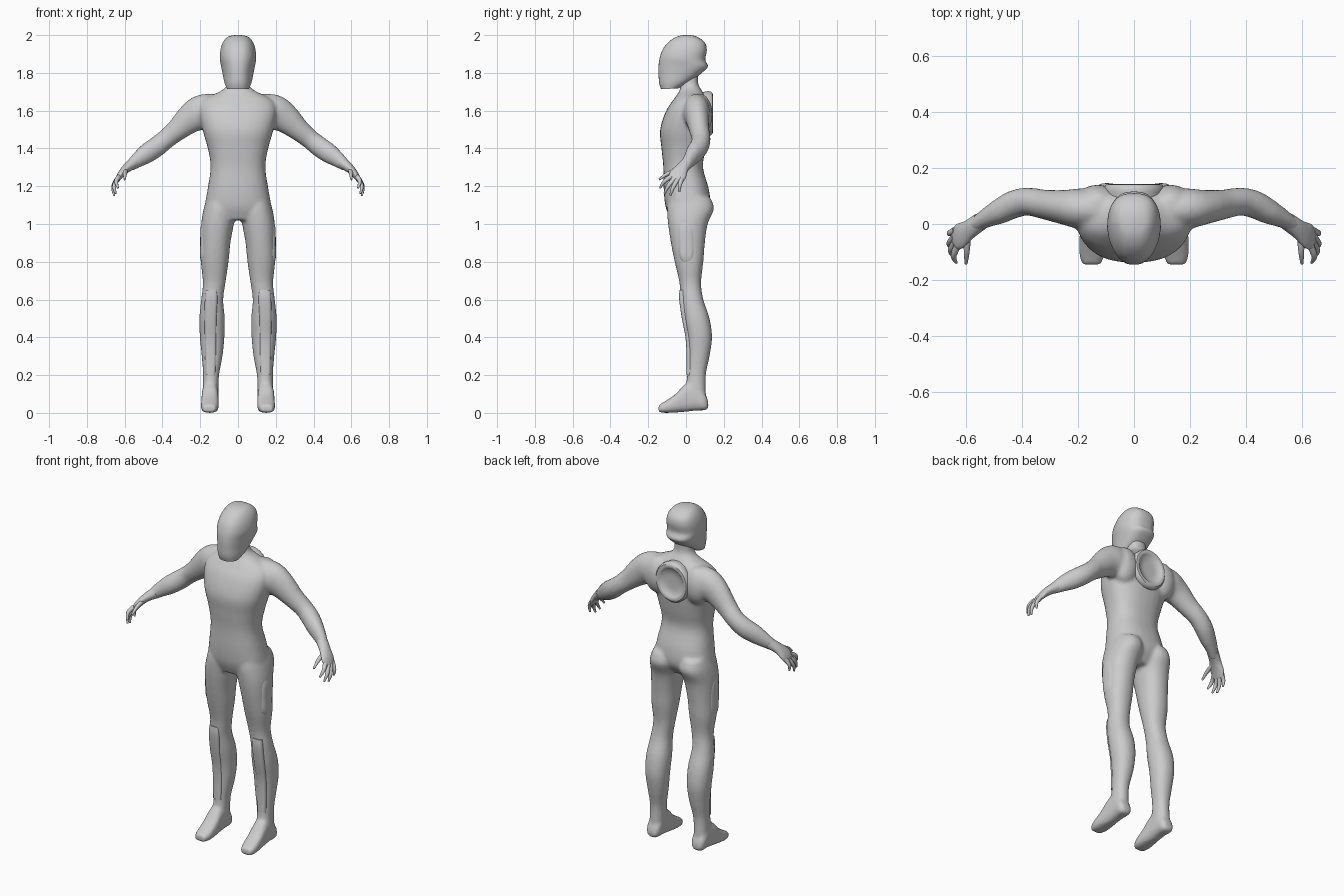
import bpy, bmesh
from math import sin, cos, pi
from mathutils import Vector, Matrix

X, Y, Z = Vector((1, 0, 0)), Vector((0, 1, 0)), Vector((0, 0, 1))


def smooth_rows(rows, k=4):
    # Catmull-Rom interpolation between neighbouring rows of numbers
    out = []
    for i in range(len(rows) - 1):
        a, b, c, d = (rows[max(0, min(len(rows) - 1, i + j))] for j in (-1, 0, 1, 2))
        for s in range(k):
            t = s / k
            out.append([q + .5 * t * (r - p + t * (2*p - 5*q + 4*r - w + t * (3*(q - r) + w - p)))
                        for p, q, r, w in zip(a, b, c, d)])
    return out + [list(rows[-1])]


def loft(bm, rings, e=2.0, n=28, taper=0.0):
    # rings: (centre, axis u, axis v); e is the superellipse exponent
    prev = first = None
    sg = lambda w: abs(w) ** (2 / e) * (1 if w >= 0 else -1)
    for c, u, v in rings:
        ring = []
        for i in range(n):
            a = 2 * pi * i / n
            p, q = sg(cos(a)), sg(sin(a))
            p *= 1 - taper * max(0, -q)
            ring.append(bm.verts.new(c + u * p + v * q))
        if prev:
            for i in range(n):
                j = (i + 1) % n
                bm.faces.new((prev[i], prev[j], ring[j], ring[i]))
        first = first or ring
        prev = ring
    bm.faces.new(first)
    bm.faces.new(prev)


def stack(bm, rows, s=1, e=2.2, k=4):
    # rows: x0, x1, y0, y1, z
    loft(bm, [(Vector((s * (a + b) / 2, (c + d) / 2, z)), X * (b - a) / 2, Y * (d - c) / 2)
              for a, b, c, d, z in smooth_rows(rows, k)], e)


def tube(bm, rows, s=1, up=Z, n=24):
    # rows: x, y, z, radius along up, radius across
    rows = smooth_rows(rows)
    pts = [Vector((s * r[0], r[1], r[2])) for r in rows]
    rings = []
    for i, r in enumerate(rows):
        t = (pts[min(i + 1, len(pts) - 1)] - pts[max(i - 1, 0)]).normalized()
        u = (up - t * up.dot(t)).normalized()
        rings.append((pts[i], u * r[3], t.cross(u) * r[4]))
    loft(bm, rings, n=n)


def finish(bm, name):
    bmesh.ops.recalc_face_normals(bm, faces=bm.faces)
    me = bpy.data.meshes.new(name)
    bm.to_mesh(me)
    bm.free()
    ob = bpy.data.objects.new(name, me)
    bpy.context.collection.objects.link(ob)
    bpy.ops.object.select_all(action='DESELECT')
    ob.select_set(True)
    bpy.context.view_layer.objects.active = ob
    bpy.ops.object.shade_smooth_by_angle(angle=.7)
    return ob


# Body: torso, limbs and feet fused into one skin
bm = bmesh.new()
stack(bm, [(-h, h, a, b, z) for h, a, b, z in (
    (.13, -.08, .08, 1.02), (.172, -.108, .125, 1.09), (.162, -.118, .122, 1.18),
    (.145, -.12, .09, 1.3), (.16, -.13, .105, 1.4), (.188, -.137, .12, 1.5),
    (.205, -.105, .125, 1.6), (.18, -.065, .11, 1.66), (.09, -.035, .085, 1.705),
    (.055, -.03, .065, 1.74), (.052, -.03, .065, 1.80))], e=2.4)
for s in (1, -1):
    # leg
    stack(bm, [(.02, .165, -.09, .13, 1.14), (.01, .182, -.10, .148, 1.08), (.022, .195, -.095, .115, 1.0),
               (.04, .197, -.08, .10, .9), (.05, .197, -.06, .092, .8),
               (.066, .186, -.035, .08, .69), (.078, .195, -.028, .092, .6),
               (.07, .205, -.015, .125, .5), (.072, .202, .003, .138, .4),
               (.082, .192, .008, .125, .3), (.1, .185, .006, .105, .2),
               (.104, .188, -.005, .106, .1), (.108, .185, .0, .105, .04)], s)
    # foot
    loft(bm, [(Vector((s * (a + b) / 2, y, (c + d) / 2)), X * (b - a) / 2, Z * (d - c) / 2)
              for a, b, c, d, y in smooth_rows((
                  (.125, .17, .025, .06, .118), (.108, .188, .014, .10, .1),
                  (.104, .19, .012, .15, .05), (.104, .192, .006, .155, 0),
                  (.102, .195, .002, .10, -.055), (.104, .196, 0, .065, -.105),
                  (.118, .186, .002, .042, -.145)))], 2.8)
    # arm
    tube(bm, [(.11, .05, 1.6, .09, .065), (.19, .055, 1.59, .095, .072),
              (.25, .06, 1.56, .08, .062), (.32, .07, 1.5, .06, .053),
              (.38, .08, 1.45, .052, .05), (.43, .07, 1.41, .054, .05),
              (.48, .045, 1.375, .053, .045), (.53, .02, 1.34, .042, .034),
              (.575, -.008, 1.305, .029, .026)], s)
    # shoulder blade
    bmesh.ops.create_uvsphere(bm, u_segments=20, v_segments=12, radius=1, matrix=Matrix.LocRotScale(
        Vector((s * .13, .075, 1.58)), None, Vector((.08, .066, .11))))
body = finish(bm, "body")
m = body.modifiers.new("fuse", 'REMESH')
m.mode, m.voxel_size, m.use_smooth_shade = 'VOXEL', .009, True
m = body.modifiers.new("blend", 'SMOOTH')
m.factor, m.iterations = .5, 8

# Hands: palm and five fingers each
FINGERS = [((.595, -.045, 1.285), (.598, -.10, 1.265), (.60, -.142, 1.235)),
           ((.632, -.08, 1.25), (.645, -.115, 1.225), (.635, -.138, 1.19)),
           ((.64, -.065, 1.235), (.655, -.095, 1.20), (.648, -.115, 1.16)),
           ((.642, -.045, 1.235), (.66, -.07, 1.19), (.655, -.083, 1.15)),
           ((.638, -.022, 1.24), (.659, -.033, 1.205), (.657, -.035, 1.17))]
for s, side in ((1, "left"), (-1, "right")):
    bm = bmesh.new()
    tube(bm, [(.55, .008, 1.325, .032, .031), (.59, -.02, 1.295, .035, .024),
              (.622, -.043, 1.26, .046, .018), (.643, -.055, 1.225, .038, .011)], s, Y)
    for base, mid, tip in FINGERS:
        tube(bm, [(*base, .013, .013), (*mid, .0105, .0105), (*tip, .005, .005)], s, Y, 12)
    finish(bm, side + "_hand")

# Helmet: tilted rings from chin to crown
bm = bmesh.new()
rings = []
for yf, zf, yb, zb, w in smooth_rows((
        (-.132, 1.714, -.04, 1.718, .058), (-.142, 1.745, .025, 1.755, .072),
        (-.145, 1.79, .09, 1.805, .082), (-.145, 1.84, .116, 1.835, .09),
        (-.138, 1.885, .102, 1.87, .096), (-.12, 1.93, .11, 1.92, .092),
        (-.085, 1.97, .10, 1.96, .078), (-.045, 1.993, .06, 1.991, .052),
        (-.01, 2.0, .02, 2.0, .015))):
    f, b = Vector((0, yf, zf)), Vector((0, yb, zb))
    rings.append(((f + b) / 2, X * w, (b - f) / 2))
loft(bm, rings, 2.6, 40, .2)
finish(bm, "helmet")

# Back disc with raised rim and dished centre
bm = bmesh.new()
loft(bm, [(Vector((0, y, 1.585)), X * r * .92, Z * r) for r, y in (
    (.112, .08), (.118, .115), (.117, .131), (.108, .141), (.094, .143),
    (.084, .138), (.074, .129), (.04, .126), (.01, .126))], n=48)
finish(bm, "back_disc")

# Shin guards and outer thigh pads
for s, side in ((1, "left"), (-1, "right")):
    bm = bmesh.new()
    stack(bm, [(.11, .172, -.034, .03, .65), (.108, .176, -.036, .03, .6),
               (.112, .178, -.022, .05, .5), (.114, .176, -.003, .06, .4),
               (.116, .174, .003, .06, .3), (.12, .172, .002, .06, .2)], s, 4)
    finish(bm, side + "_shin_guard")
    bm = bmesh.new()
    stack(bm, [(.15, .185, .0, .02, .775), (.13, .2, -.035, .045, .82),
               (.12, .2, -.045, .052, .9), (.12, .198, -.045, .045, .98),
               (.13, .185, -.03, .03, 1.03)], s, 3)
    finish(bm, side + "_thigh_pad")
